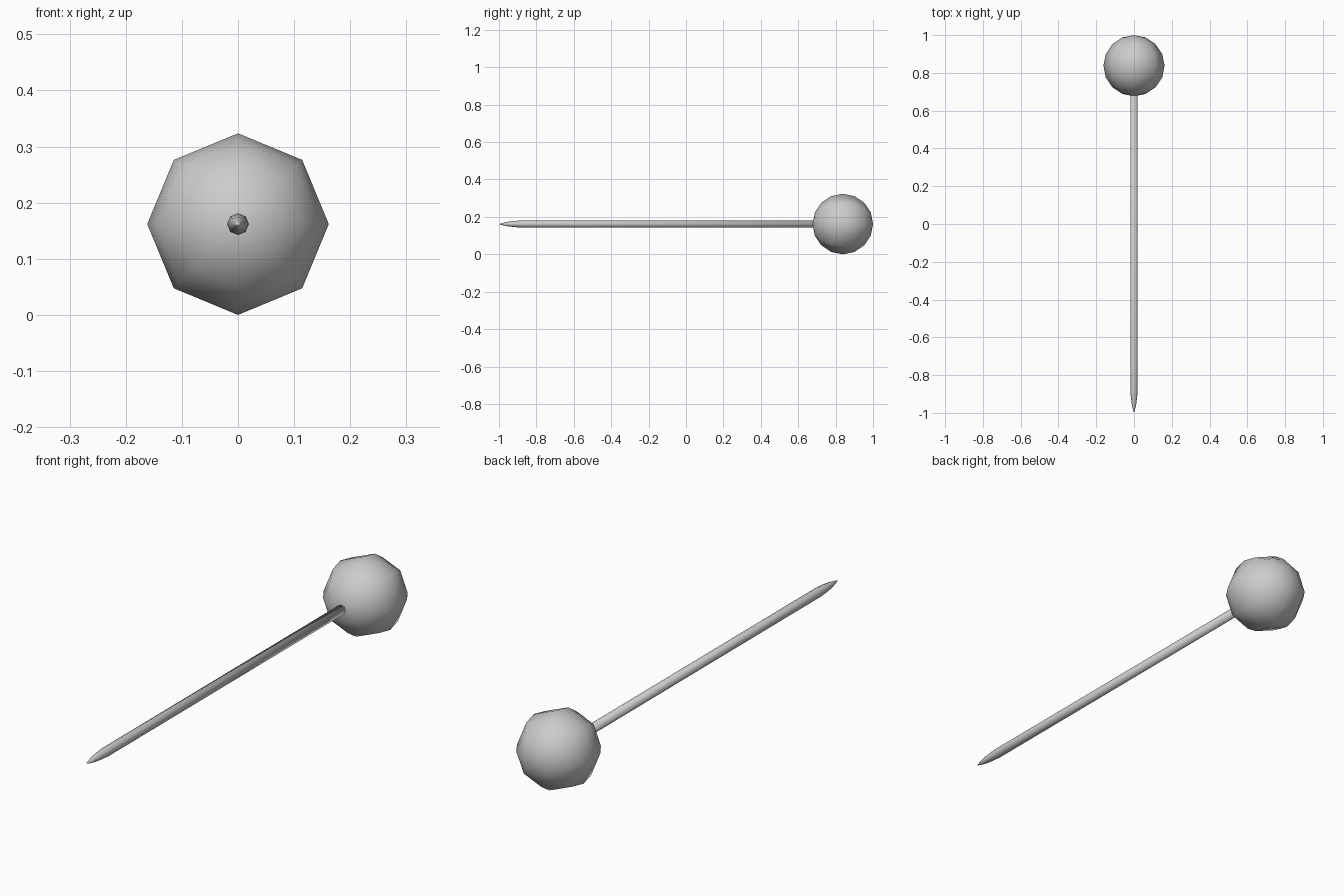
import bpy, bmesh, math

if "Cube" in bpy.data.objects:
    bpy.data.objects.remove(bpy.data.objects["Cube"])

SIDES = 8
R = 0.1618            # head radius
AXIS_Z = R
HEAD_Y = 1.0 - R


def lathe(name, profile):
    """Revolve (y, radius) points about the pin's long axis; radius 0 makes a pole."""
    bm = bmesh.new()
    rings = []
    for y, r in profile:
        if r == 0:
            rings.append([bm.verts.new((0, y, AXIS_Z))] * SIDES)
        else:
            rings.append([bm.verts.new((r * math.sin(2 * math.pi * i / SIDES), y,
                                        AXIS_Z + r * math.cos(2 * math.pi * i / SIDES)))
                          for i in range(SIDES)])
    for a, b in zip(rings, rings[1:]):
        for i in range(SIDES):
            j = (i + 1) % SIDES
            corners = list(dict.fromkeys((a[i], a[j], b[j], b[i])))
            bm.faces.new(corners)
    bmesh.ops.recalc_face_normals(bm, faces=bm.faces)
    for f in bm.faces:
        f.smooth = True
    mesh = bpy.data.meshes.new(name)
    bm.to_mesh(mesh)
    bm.free()
    obj = bpy.data.objects.new(name, mesh)
    bpy.context.collection.objects.link(obj)
    return obj


# Ball head: eight sides around, eight bands from pole to pole
bands = 8
head = []
for k in range(bands + 1):
    t = math.pi * k / bands
    r = 0 if k in (0, bands) else R * math.sin(t)
    head.append((HEAD_Y - R * math.cos(t), r))
lathe("pin_head", head)

# Needle shaft with a curved taper to the point, its rear end buried in the head
lathe("pin_shaft", [(-1.0, 0), (-0.985, 0.005), (-0.95, 0.0125), (-0.91, 0.017),
                    (-0.87, 0.0195), (0.70, 0.0195), (0.70, 0)])
